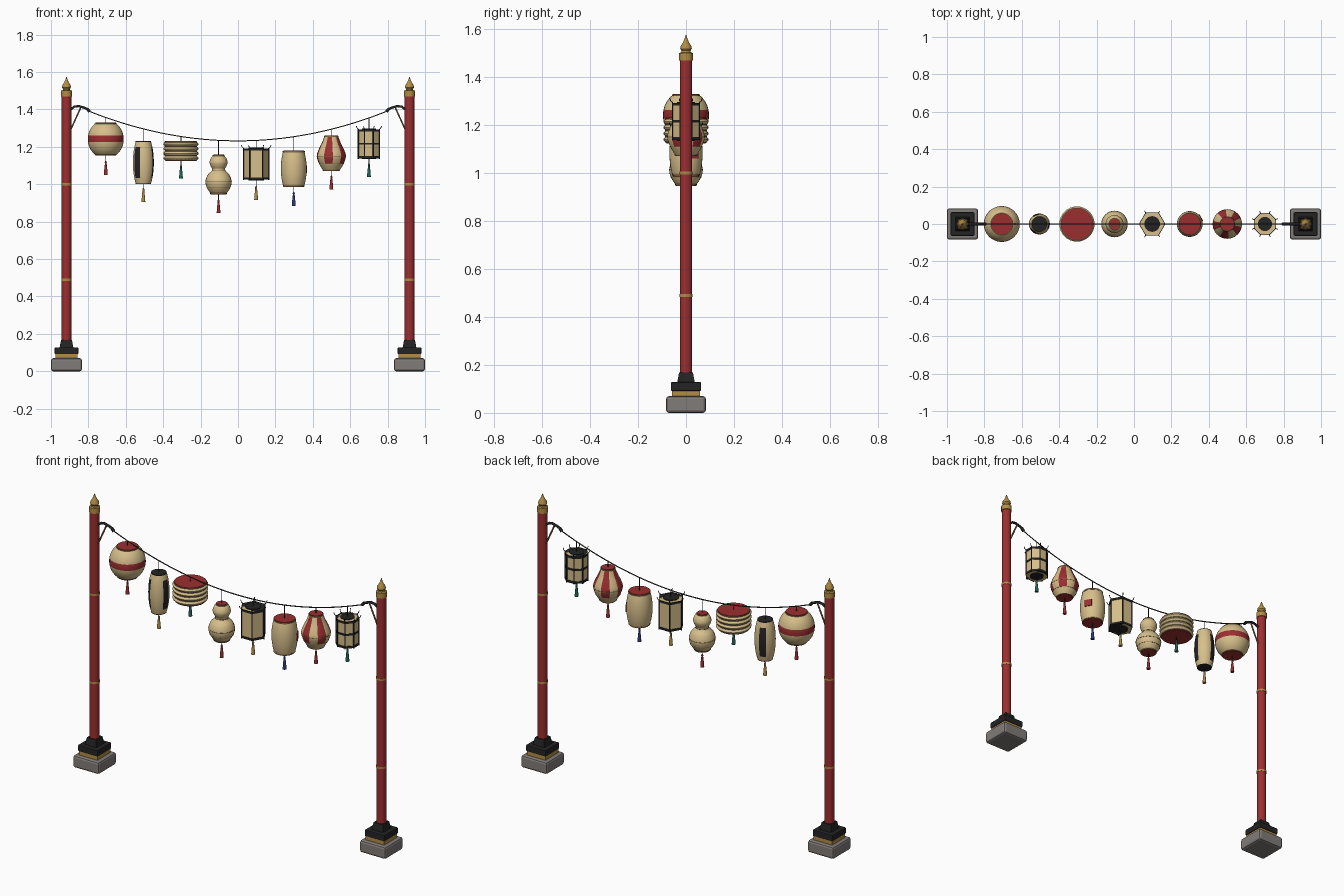
import bpy, bmesh
from math import sin, cos, pi, atan2, degrees, sqrt
from mathutils import Vector, Matrix

cube = bpy.data.objects.get("Cube")
if cube:
    bpy.data.objects.remove(cube, do_unlink=True)

# Colours
def material(name, *rgb):
    m = bpy.data.materials.new(name)
    m.use_nodes = True
    m.diffuse_color = (*rgb, 1)
    m.node_tree.nodes["Principled BSDF"].inputs["Base Color"].default_value = (*rgb, 1)
    return m

CREAM = material("cream paper", .68, .52, .26)
RED = material("red lacquer", .33, .028, .03)
BLACK = material("black lacquer", .017, .017, .018)
GOLD = material("gold", .45, .27, .06)
STONE = material("grey stone", .22, .2, .19)
BAMBOO = material("bamboo", .22, .15, .06)
ROPE = material("dark rope", .03, .027, .018)
BLUE = material("blue thread", .03, .04, .2)
GREEN = material("green thread", .015, .13, .1)

# Helpers
def finish(bm, name, mats, smooth=True):
    me = bpy.data.meshes.new(name)
    bmesh.ops.recalc_face_normals(bm, faces=bm.faces)
    bm.to_mesh(me)
    bm.free()
    for m in mats:
        me.materials.append(m)
    if smooth:
        me.polygons.foreach_set("use_smooth", [True] * len(me.polygons))
        me.set_sharp_from_angle(angle=pi / 5)
    ob = bpy.data.objects.new(name, me)
    bpy.context.collection.objects.link(ob)
    return ob

def lathe(name, x, profile, mats, segs=24, rule=None, turn=0.0, smooth=True):
    """Revolve (radius, z) points; rule(angle from front in degrees, z) picks the material."""
    bm = bmesh.new()
    rings = []
    for r, z in profile:
        angles = [2 * pi * (i + turn) / segs for i in range(segs)]
        rings.append([bm.verts.new((r * sin(a), -r * cos(a), z)) for a in angles])
    for low, high in zip(rings, rings[1:]):
        for i in range(segs):
            j = (i + 1) % segs
            f = bm.faces.new((low[i], low[j], high[j], high[i]))
            c = f.calc_center_median()
            if rule:
                f.material_index = rule(degrees(atan2(c.x, -c.y)) % 360, c.z)
    bm.faces.new(rings[0])
    bm.faces.new(rings[-1])
    bmesh.ops.translate(bm, vec=(x, 0, 0), verts=bm.verts)
    return finish(bm, name, mats, smooth)

def disc(name, x, r, z0, z1, mat, segs=24, turn=0.0):
    return lathe(name, x, [(r, z0), (r, z1)], [mat], segs, turn=turn)

def box(name, centre, size, mat, bevel=0.0, rot=0.0):
    bm = bmesh.new()
    bmesh.ops.create_cube(bm, size=1)
    if bevel:
        bmesh.ops.scale(bm, vec=size, verts=bm.verts)
        bmesh.ops.bevel(bm, geom=bm.edges[:], offset=bevel, segments=2, affect='EDGES', profile=.5)
    else:
        bmesh.ops.scale(bm, vec=size, verts=bm.verts)
    bmesh.ops.transform(bm, matrix=Matrix.Translation(centre) @ Matrix.Rotation(rot, 4, 'Z'), verts=bm.verts)
    return finish(bm, name, [mat], False)

def tube(name, points, r, mat):
    cu = bpy.data.curves.new(name, 'CURVE')
    cu.dimensions = '3D'
    cu.bevel_depth, cu.bevel_resolution, cu.use_fill_caps = r, 1, True
    sp = cu.splines.new('POLY')
    sp.points.add(len(points) - 1)
    for p, co in zip(sp.points, points):
        p.co = (*co, 1)
    cu.materials.append(mat)
    ob = bpy.data.objects.new(name, cu)
    bpy.context.collection.objects.link(ob)

def smooth_profile(pts, steps=5):
    p = [Vector(q) for q in [pts[0], *pts, pts[-1]]]
    out = []
    for a, b, c, d in zip(p, p[1:], p[2:], p[3:]):
        for k in range(steps):
            t = k / steps
            out.append(.5 * (2 * b + (c - a) * t + (2 * a - 5 * b + 4 * c - d) * t * t
                             + (3 * b - a - 3 * c + d) * t ** 3))
    return [tuple(v) for v in out] + [tuple(pts[-1])]

def barrel(r, end, z0, z1, rows=24):
    k = sqrt(1 - (end / r) ** 2)
    return [(r * sqrt(1 - (k * (2 * i / rows - 1)) ** 2), z0 + (z1 - z0) * i / rows) for i in range(rows + 1)]

def rope_z(x):
    return 1.232 + .25 * x * x

# Posts with stepped bases, finials and brackets
for s, side in ((-1, "right"), (1, "left")):
    x = s * .917
    box(side + "_stone_base", (x, 0, .035), (.166, .166, .07), STONE, .012)
    box(side + "_gold_step", (x, 0, .08), (.118, .118, .024), GOLD)
    box(side + "_black_plinth", (x, 0, .11), (.126, .126, .036), BLACK, .004)
    lathe(side + "_plinth_collar", x, [(.052, .127), (.041, .168)], [BLACK], 4, turn=.5, smooth=False)
    disc(side + "_post", x, .026, .16, 1.48, RED)
    for z in (.49, 1.0):
        disc(side + "_post_band", x, .0275, z - .006, z + .006, GOLD)
    finial = [(.029, 1.47), (.029, 1.5), (.02, 1.503), (.019, 1.51), (.024, 1.518),
              (.022, 1.53), (.012, 1.545), (.006, 1.56), (.001, 1.575)]
    lathe(side + "_finial", x, finial, [GOLD])
    arm = [(.892, 1.402), (.875, 1.415), (.85, 1.418), (.825, 1.41), (.803, 1.402)]
    tube(side + "_bracket_arm", [(s * a, 0, z) for a, z in arm], .007, BLACK)
    tube(side + "_bracket_hook", [(s * .808, 0, 1.404), (s * .793, 0, 1.388)], .009, BLACK)
    tube(side + "_bracket_strut", [(s * .893, 0, 1.295), (s * .84, 0, 1.412)], .0045, BAMBOO)

# Sagging rope
tube("rope", [(i * .04, 0, rope_z(i * .04)) for i in range(-20, 21)], .003, ROPE)

# Fittings shared by all lanterns
def fittings(name, x, z0, z1, r0, r1, cap, thread, tail, rim=True):
    tube(name + "_string", [(x, 0, z1), (x, 0, rope_z(x))], .002, ROPE)
    disc(name + "_top_cap", x, r1, z1 - .006, z1 + .004, cap)
    disc(name + "_bottom_cap", x, r0, z0 - .004, z0 + .006, cap)
    if rim:
        disc(name + "_top_rim", x, r1 + .003, z1 - .006, z1 + .001, BAMBOO)
        disc(name + "_bottom_rim", x, r0 + .003, z0 - .001, z0 + .006, BAMBOO)
    tube(name + "_tassel_cord", [(x, 0, z0), (x, 0, tail + .06)], .002, ROPE)
    lathe(name + "_tassel", x, [(.011, tail), (.008, tail + .035), (.005, tail + .06), (.006, tail + .066),
                                (.003, tail + .074)], [thread], 10)

def rib(name, x, r, z):
    disc(name + "_rib", x, r, z - .0015, z + .0015, BAMBOO)

xs = [-.707 + .201 * i for i in range(8)]

# Round lantern with a red belt
lathe("round_lantern", xs[0], barrel(.096, .056, 1.157, 1.325), [CREAM, RED], 32,
      lambda a, z: int(1.226 < z < 1.264))
fittings("round_lantern", xs[0], 1.157, 1.325, .055, .056, RED, RED, 1.05)

# Tall lantern with black stripes
lathe("tall_lantern", xs[1], barrel(.056, .041, 1.005, 1.226), [CREAM, BLACK], 36,
      lambda a, z: int((a - 300) % 120 < 40 and 1.03 < z < 1.2))
fittings("tall_lantern", xs[1], 1.005, 1.226, .041, .041, BLACK, GOLD, .905, False)

# Wide ridged drum lantern
drum = [(.083 + .011 * abs(sin(4 * pi * i / 24)), 1.127 + .1 * i / 24) for i in range(25)]
lathe("drum_lantern", xs[2], drum, [CREAM], 32)
for i in range(1, 4):
    rib("drum_lantern", xs[2], .087, 1.127 + .025 * i)
fittings("drum_lantern", xs[2], 1.127, 1.227, .082, .084, RED, GREEN, 1.03)

# Gourd lantern
gourd = smooth_profile([(.042, .95), (.062, .98), (.07, 1.015), (.058, 1.05), (.034, 1.076), (.043, 1.098),
                        (.048, 1.118), (.041, 1.14), (.028, 1.155)])
lathe("gourd_lantern", xs[3], gourd, [CREAM])
for r, z in ((.064, .983), (.071, 1.015), (.036, 1.076)):
    rib("gourd_lantern", xs[3], r, z)
fittings("gourd_lantern", xs[3], .95, 1.155, .042, .028, RED, RED, .845)

# Barrel lantern with a red square on one side
lathe("barrel_lantern", xs[5], barrel(.069, .056, .99, 1.176), [CREAM], 32)
fittings("barrel_lantern", xs[5], .99, 1.176, .055, .056, RED, BLUE, .885)
a = 2 * pi / 3
box("barrel_lantern_patch", (xs[5] + .0665 * sin(a), -.0665 * cos(a), 1.08), (.04, .009, .04), RED, rot=a)

# Pear lantern with red stripes
pear = smooth_profile([(.045, 1.075), (.066, 1.11), (.078, 1.15), (.068, 1.185), (.051, 1.22), (.036, 1.258)])
lathe("pear_lantern", xs[6], pear, [CREAM, RED], 60,
      lambda a, z: int((a + 30) % 72 < 36 and z > 1.11))
for r, z in ((.067, 1.11), (.079, 1.15)):
    rib("pear_lantern", xs[6], r, z)
fittings("pear_lantern", xs[6], 1.075, 1.258, .044, .036, RED, RED, .972)

# Framed paper lanterns with corner posts and spikes
def framed(name, x, n, r, z0, z1, thread, tail, turn, bar):
    lathe(name + "_paper", x, [(r - .003, z0), (r - .003, z1)], [CREAM], n, turn=turn, smooth=False)
    rails = [(z0, .012), (z1 - .012, .012)] + ([((z0 + z1) / 2 - .004, .01)] if bar else [])
    for z, h in rails:
        disc(name + "_rail", x, r + .001, z, z + h, BLACK, n, turn)
    for i in range(n):
        b = 2 * pi * (i + turn) / n
        def at(q, z):
            return (x + q * sin(b), -q * cos(b), z)
        tube(name + "_post", [at(r - .002, z0 - .003), at(r - .002, z1 + .003)], .0035, BLACK)
        tube(name + "_spike", [at(r - .004, z1), at(r + .005, z1 + .006), at(r + .01, z1 + .018)], .002, BLACK)
    fittings(name, x, z0, z1, r * .6, r * .6, BLACK, thread, tail, False)

framed("hexagon_lantern", xs[4], 6, .07, 1.025, 1.192, GOLD, .917, .5, False)
framed("octagon_lantern", xs[7], 8, .063, 1.138, 1.293, GREEN, 1.038, .5, True)
